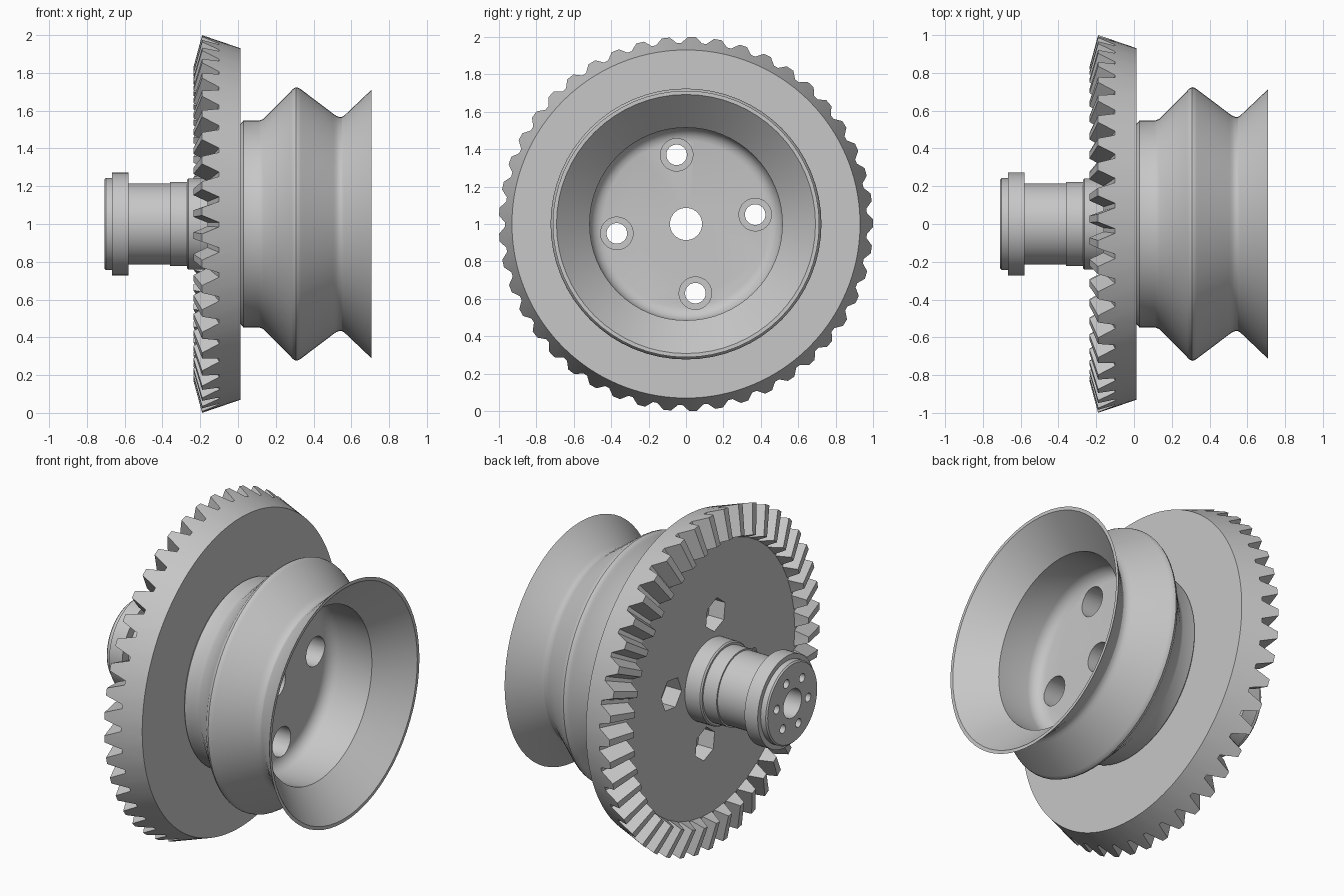
import bpy, bmesh, math
from mathutils import Matrix, Vector

if "Cube" in bpy.data.objects:
    bpy.data.objects.remove(bpy.data.objects["Cube"], do_unlink=True)

grey = bpy.data.materials.new("plain_grey")
grey.use_nodes = True
grey.diffuse_color = (0.57, 0.57, 0.57, 1)
grey.node_tree.nodes["Principled BSDF"].inputs["Base Color"].default_value = (0.57, 0.57, 0.57, 1)

TILT = math.radians(7.7)   # shared rotation of the bolt circles
TEETH = 45


def polar(x, r, a):
    # Point around the x axis, which runs at height 1
    return Vector((x, r * math.cos(a), 1 + r * math.sin(a)))


def build(name, rings):
    # Skin consecutive rings of points, cap both ends
    bm = bmesh.new()
    loops = [[bm.verts.new(p) for p in ring] for ring in rings]
    n = len(loops[0])
    for a, b in zip(loops, loops[1:]):
        for i in range(n):
            j = (i + 1) % n
            bm.faces.new((a[i], a[j], b[j], b[i]))
    bm.faces.new(loops[0])
    bm.faces.new(loops[-1])
    bmesh.ops.remove_doubles(bm, verts=bm.verts, dist=1e-5)
    bmesh.ops.recalc_face_normals(bm, faces=bm.faces)
    mesh = bpy.data.meshes.new(name)
    bm.to_mesh(mesh)
    bm.free()
    mesh.materials.append(grey)
    obj = bpy.data.objects.new(name, mesh)
    bpy.context.collection.objects.link(obj)
    return obj


def lathe(name, profile, sides=64):
    turns = [math.tau * i / sides for i in range(sides)]
    return build(name, [[polar(x, r, a) for a in turns] for x, r in profile])


def drill(target, x0, x1, radius, circle=0, count=1, sides=32):
    # Cut a ring of straight holes along the x axis
    bm = bmesh.new()
    for k in range(count):
        a = TILT + math.tau * k / count
        spot = polar((x0 + x1) / 2, circle, a)
        place = Matrix.Translation(spot) @ Matrix.Rotation(a, 4, "X") @ Matrix.Rotation(math.pi / 2, 4, "Y")
        bmesh.ops.create_cone(bm, cap_ends=True, segments=sides, radius1=radius,
                              radius2=radius, depth=x1 - x0, matrix=place)
    mesh = bpy.data.meshes.new("hole_cutter")
    bm.to_mesh(mesh)
    bm.free()
    mesh.materials.append(grey)
    cutter = bpy.data.objects.new("hole_cutter", mesh)
    cutter.hide_render = True
    bpy.context.collection.objects.link(cutter)
    mod = target.modifiers.new("holes", "BOOLEAN")
    mod.operation, mod.solver, mod.object = "DIFFERENCE", "EXACT", cutter
    bpy.context.view_layer.objects.active = target
    bpy.ops.object.modifier_apply(modifier=mod.name)
    bpy.data.objects.remove(cutter, do_unlink=True)


# Bevel gear: each tooth is root, tip, tip, root around the rim
pitch = math.tau / TEETH
samples = []
for i in range(TEETH):
    mid = math.radians(88.2) + i * pitch
    samples += [(mid - 0.41 * pitch, False), (mid - 0.15 * pitch, True),
                (mid + 0.15 * pitch, True), (mid + 0.41 * pitch, False)]
back = [polar(0.014, 0.93, a) for a, tip in samples]
outer = [polar(-0.19, 1.0, a) if tip else polar(-0.10, 0.968, a) for a, tip in samples]
inner = [polar(-0.236, 0.83, a) if tip else polar(-0.162, 0.80, a) for a, tip in samples]
base = [polar(-0.162, 0.80, a) for a, tip in samples]
gear = build("bevel_gear", [back, outer, inner, base])

# Grooved pulley: rounded ridge and groove, flared mouth, deep round cup
pulley = lathe("grooved_pulley", [
    (0.014, 0.53), (0.028, 0.547), (0.11, 0.547), (0.135, 0.556), (0.275, 0.697),
    (0.285, 0.709), (0.296, 0.719), (0.308, 0.724), (0.32, 0.721), (0.333, 0.713),
    (0.505, 0.583), (0.52, 0.573), (0.535, 0.567), (0.55, 0.567), (0.565, 0.576),
    (0.708, 0.712), (0.708, 0.692), (0.53, 0.515), (0.325, 0.515), (0.298, 0.509),
    (0.275, 0.492), (0.26, 0.47), (0.255, 0.445)])

# Stepped shaft with a collar at its end
hub = lathe("shaft_hub", [
    (-0.162, 0.242), (-0.262, 0.242), (-0.27, 0.235), (-0.27, 0.223), (-0.36, 0.223),
    (-0.36, 0.214), (-0.58, 0.214), (-0.58, 0.272), (-0.667, 0.272), (-0.667, 0.243),
    (-0.7, 0.243), (-0.708, 0.235)])

# Centre bore and bolt holes
for part in (gear, pulley, hub):
    drill(part, -1, 1, 0.086)
for part in (gear, pulley):
    drill(part, -1, 1, 0.055, 0.373, 4)
drill(pulley, 0.1, 1, 0.087, 0.373, 4)
drill(gear, -0.4, -0.06, 0.098, 0.373, 4, 6)
drill(hub, -0.9, -0.55, 0.026, 0.15, 6, 16)

# Smooth turned surfaces, crisp edges
for part in (gear, pulley, hub):
    bpy.ops.object.select_all(action="DESELECT")
    part.select_set(True)
    bpy.context.view_layer.objects.active = part
    bpy.ops.object.shade_smooth_by_angle(angle=math.radians(20 if part is gear else 30))
